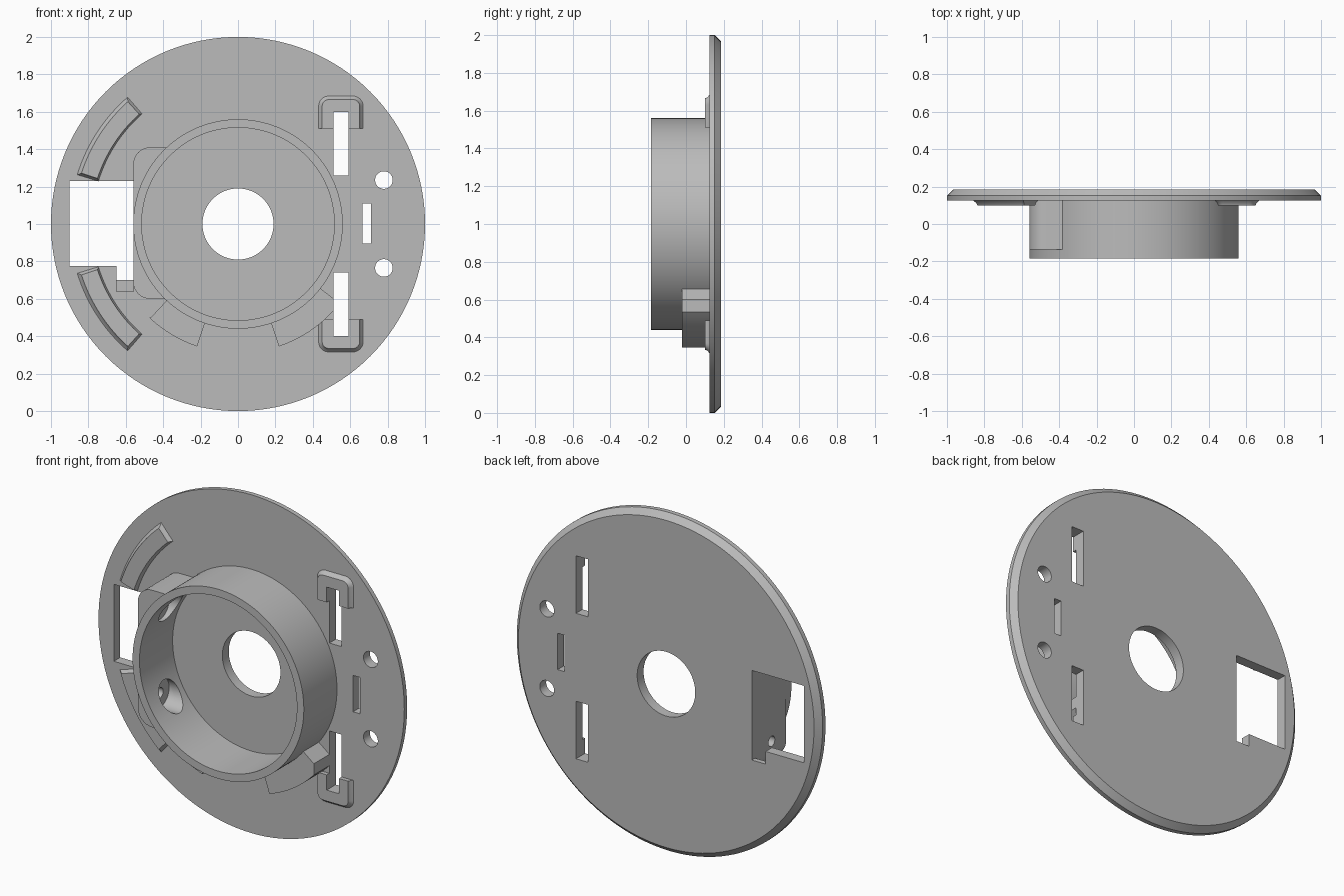
import bpy, bmesh, math
from math import sin, cos, radians, pi

if "Cube" in bpy.data.objects:
    bpy.data.objects.remove(bpy.data.objects["Cube"])

grey = bpy.data.materials.new("matte grey")
grey.use_nodes = True
COLOUR = (0.5, 0.5, 0.5, 1)
grey.diffuse_color = COLOUR
grey.node_tree.nodes["Principled BSDF"].inputs["Base Color"].default_value = COLOUR


def circle(r, x=0, z=1, n=128):
    return [(x + r * cos(2 * pi * i / n), z + r * sin(2 * pi * i / n)) for i in range(n)]


def rect(x0, x1, z0, z1):
    return [(x0, z0), (x1, z0), (x1, z1), (x0, z1)]


def sector(r0, r1, a0, a1, n=16):
    angles = [radians(a0 + (a1 - a0) * i / n) for i in range(n + 1)]
    return ([(r1 * cos(a), 1 + r1 * sin(a)) for a in angles] +
            [(r0 * cos(a), 1 + r0 * sin(a)) for a in reversed(angles)])


def corner(x, z, r, a0, n=8):
    return [(x + r * cos(radians(a0 + 90 * i / n)), z + r * sin(radians(a0 + 90 * i / n)))
            for i in range(n + 1)]


def loft(name, layers):
    """Solid through matching (outline, y) layers."""
    bm = bmesh.new()
    rings = [[bm.verts.new((x, y, z)) for x, z in pts] for pts, y in layers]
    bm.faces.new(rings[0])
    bm.faces.new(rings[-1])
    for a, b in zip(rings, rings[1:]):
        for i in range(len(a)):
            j = (i + 1) % len(a)
            bm.faces.new((a[i], a[j], b[j], b[i]))
    bmesh.ops.recalc_face_normals(bm, faces=bm.faces)
    mesh = bpy.data.meshes.new(name)
    bm.to_mesh(mesh)
    bm.free()
    mesh.materials.append(grey)
    ob = bpy.data.objects.new(name, mesh)
    bpy.context.collection.objects.link(ob)
    return ob


def prism(name, pts, y0, y1):
    return loft(name, [(pts, y0), (pts, y1)])


def rod(x0, x1, z, r):
    """Cutter cylinder along x."""
    ob = prism("rod_cutter", circle(r, 0, 0, 48), -x1, -x0)
    for v in ob.data.vertices:
        v.co = (-v.co.y, v.co.x, v.co.z + z)
    ob.data.flip_normals()
    bm = bmesh.new()
    bm.from_mesh(ob.data)
    bmesh.ops.recalc_face_normals(bm, faces=bm.faces)
    bm.to_mesh(ob.data)
    bm.free()
    return ob


def cut(ob, cutters):
    for c in cutters:
        m = ob.modifiers.new("cut", 'BOOLEAN')
        m.operation, m.solver, m.object = 'DIFFERENCE', 'EXACT', c
    bpy.context.view_layer.update()
    mesh = bpy.data.meshes.new_from_object(
        ob.evaluated_get(bpy.context.evaluated_depsgraph_get()))
    ob.modifiers.clear()
    ob.data = mesh


FACE, BACK = 0.125, 0.185   # mounting plate front and back

# Cutters
slots = [prism("slot_cutter", rect(0.51, 0.59, *z), -0.3, 0.3)
         for z in ((1.26, 1.6), (0.4, 0.74))]
openings = slots + [
    prism("centre_cutter", circle(0.19), -0.3, 0.3),
    prism("window_cutter", [(-0.9, 0.775), (-0.65, 0.775), (-0.65, 0.7), (-0.56, 0.7),
                            (-0.56, 1.23), (-0.9, 1.23)], -0.3, 0.3),
    prism("notch_cutter", rect(-0.65, -0.56, 0.64, 0.72), 0, 0.155),
    prism("small_slot_cutter", rect(0.665, 0.71, 0.895, 1.11), -0.3, 0.3)]
openings += [prism("hole_cutter", circle(0.047, 0.78, z, 48), -0.3, 0.3)
             for z in (1.235, 0.765)]
bore = prism("bore_cutter", circle(0.515), -0.4, 0.4)
wall = prism("wall_cutter", circle(0.54), -0.4, 0.4)
screws = []
for z in (0.74, 1.26):
    screws += [rod(-0.51, 0, z, 0.085), rod(-0.7, -0.4, z, 0.03)]

# Round plate with chamfered back rim
plate = loft("mounting_plate", [(circle(1), FACE), (circle(1), 0.152), (circle(0.967), BACK)])
cut(plate, openings)

# Cylindrical cup wall
cup = prism("cup_wall", circle(0.56), -0.185, FACE + 0.002)
cut(cup, [bore] + screws)

# Side housing with rounded outer corners
outline = (corner(-0.47, 1.32, 0.09, 90) + corner(-0.47, 0.69, 0.09, 180) +
           [(-0.3, 0.6), (-0.3, 1.41)])
housing = prism("side_housing", outline, -0.135, FACE + 0.002)
cut(housing, [wall] + screws)

# Lower lugs hugging the cup
lug_right = prism("lug_right", sector(0.555, 0.69, 227, 251.5), -0.02, FACE + 0.002)
lug_left = prism("lug_left", sector(0.555, 0.69, 288.5, 322), -0.02, FACE + 0.002)
cut(lug_left, slots)
foot = prism("lug_foot", [(-0.475, 0.5), (-0.43, 0.47), (-0.39, 0.5)], 0.1, FACE + 0.002)

# Raised parts flare into the plate: (growth, y)
FLARE = ((0, 0.1), (0.005, 0.112), (0.02, FACE + 0.001))
parts = [plate, cup, housing, lug_right, lug_left, foot]


def bracket_outline(g, flip):
    pts = ([(0.45 - g, 1.51), (0.65 + g, 1.51)] + corner(0.615, 1.63, 0.035 + g, 0) +
           corner(0.485, 1.63, 0.035 + g, 90))
    return [(x, 2 - z) for x, z in pts] if flip else pts


for flip, side in enumerate(("upper", "lower")):
    bracket = loft(side + "_slot_bracket", [(bracket_outline(g, flip), y) for g, y in FLARE])
    cut(bracket, slots)
    a0, a1 = (198, 228) if flip else (132, 162)
    pad = loft(side + "_curved_pad",
               [(sector(0.79 - g / 2, 0.88 + g, a0 - g * 50, a1 + g * 50), y) for g, y in FLARE])
    parts += [bracket, pad]

# Remove cutters, then smooth the round surfaces
for ob in openings + [bore, wall] + screws:
    bpy.data.objects.remove(ob)
bpy.ops.object.select_all(action='DESELECT')
for ob in parts:
    ob.select_set(True)
bpy.context.view_layer.objects.active = plate
bpy.ops.object.shade_smooth_by_angle(angle=radians(25))
